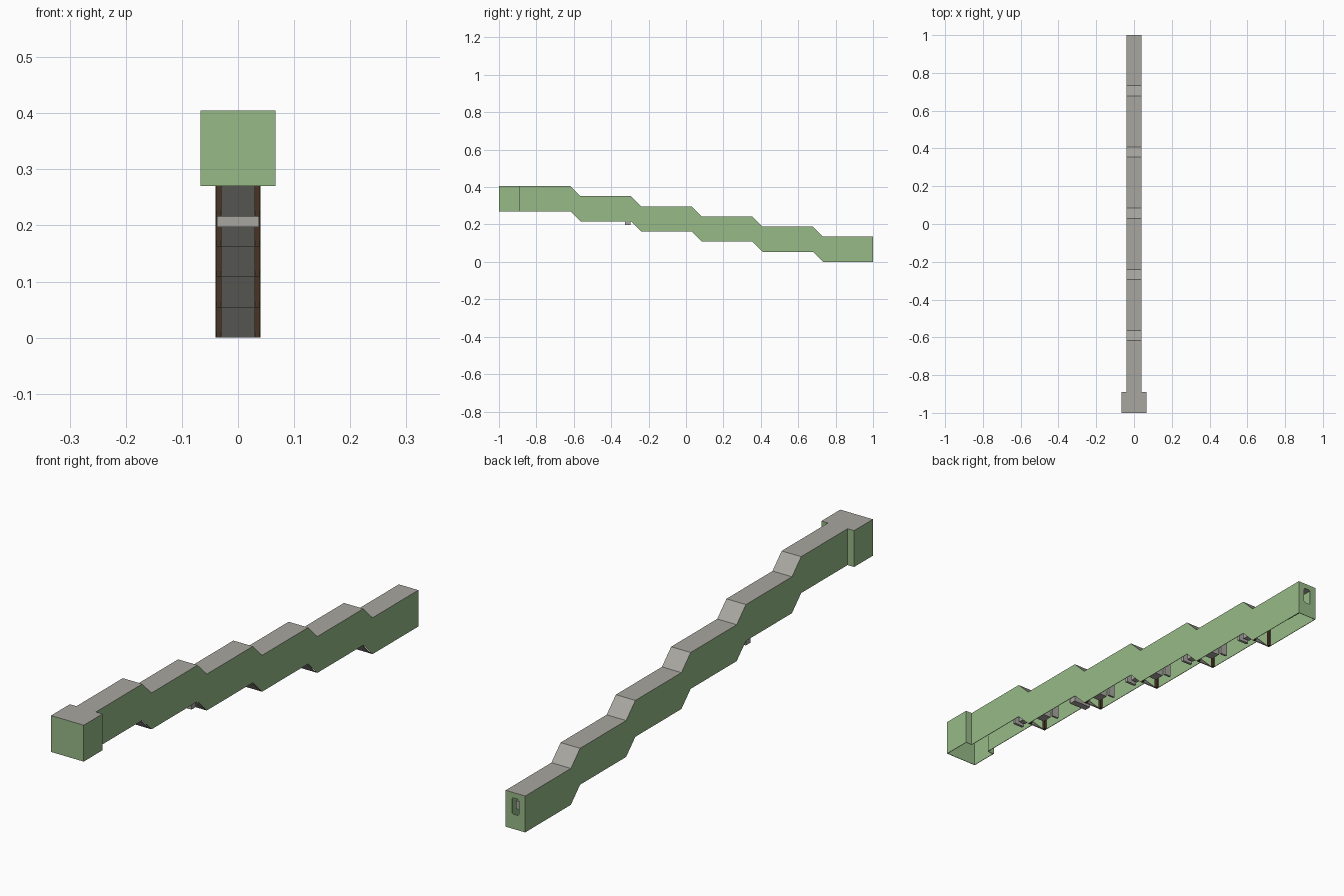
import bpy, bmesh
from mathutils import Vector

cube = bpy.data.objects.get("Cube")
if cube:
    bpy.data.objects.remove(cube, do_unlink=True)


def material(name, rgb):
    m = bpy.data.materials.new(name)
    m.use_nodes = True
    m.diffuse_color = (*rgb, 1)
    m.node_tree.nodes["Principled BSDF"].inputs["Base Color"].default_value = (*rgb, 1)
    return m


GREEN = material("wall green", (0.31, 0.49, 0.245))
GREY = material("concrete grey", (0.39, 0.38, 0.35))
BROWN = material("frame brown", (0.07, 0.033, 0.018))


def prism(name, outline, x0, x1, mat):
    """Extrude a (y, z) outline from x0 to x1."""
    bm = bmesh.new()
    face = bm.faces.new([bm.verts.new((x0, y, z)) for y, z in outline])
    ext = bmesh.ops.extrude_face_region(bm, geom=[face])
    moved = [v for v in ext["geom"] if isinstance(v, bmesh.types.BMVert)]
    bmesh.ops.translate(bm, verts=moved, vec=Vector((x1 - x0, 0, 0)))
    bmesh.ops.recalc_face_normals(bm, faces=bm.faces)
    mesh = bpy.data.meshes.new(name)
    bm.to_mesh(mesh)
    bm.free()
    mesh.materials.append(mat)
    obj = bpy.data.objects.new(name, mesh)
    bpy.context.collection.objects.link(obj)
    return obj


def box(name, x, y, z, mat):
    return prism(name, [(y[0], z[0]), (y[1], z[0]), (y[1], z[1]), (y[0], z[1])], x[0], x[1], mat)


HALF, HEAD, HEIGHT, THIN = 0.04, 0.067, 0.135, 0.002
NECK, TOP_FLOOR, DROP = -0.89, 0.27, 0.054
RAMPS = [-0.618 + 0.324 * i for i in range(5)]
RUN = 0.054

# Stepped line along the bottom of the passage
base = [(NECK, TOP_FLOOR)]
for i, y in enumerate(RAMPS):
    base += [(y, TOP_FLOOR - DROP * i), (y + RUN, TOP_FLOOR - DROP * (i + 1))]
base.append((1.0, 0.0))


def band(low, high):
    return [(y, z + low) for y, z in base] + [(y, z + high) for y, z in reversed(base)]


# Passage shell, open underneath
for side, label in ((-1, "right"), (1, "left")):
    prism(f"{label}_passage_wall", band(0, HEIGHT - 0.001), side * HALF, side * (HALF - THIN), GREEN)
prism("passage_roof", band(HEIGHT - 0.001, HEIGHT), -HALF, HALF, GREY)

# End wall with a rounded window
end = box("end_wall", (-HALF + THIN, HALF - THIN), (1 - THIN, 1), (0, HEIGHT - 0.001), GREEN)
cutter = box("window_cutter", (-0.014, 0.014), (0.98, 1.02), (0.055, 0.115), GREEN)
bm = bmesh.new()
bm.from_mesh(cutter.data)
long_edges = [e for e in bm.edges if abs(e.verts[0].co.y - e.verts[1].co.y) > 0.01]
bmesh.ops.bevel(bm, geom=long_edges, offset=0.006, segments=3, profile=0.5, affect='EDGES')
bm.to_mesh(cutter.data)
bm.free()
cutter.hide_render = True
cutter.hide_viewport = True
cut = end.modifiers.new("window", 'BOOLEAN')
cut.operation = 'DIFFERENCE'
cut.object = cutter
box("window_bench", (-0.025, 0.025), (0.86, 0.96), (0.055, 0.085), GREY)

# Wider head room, open underneath
top = TOP_FLOOR + HEIGHT
wall_z = (TOP_FLOOR, top - 0.001)
box("head_roof", (-HEAD, HEAD), (-1, NECK), (top - 0.001, top), GREY)
box("head_front_wall", (-HEAD, HEAD), (-1, -1 + THIN), wall_z, GREEN)
for side, label in ((-1, "right"), (1, "left")):
    box(f"{label}_head_wall", (side * (HEAD - THIN), side * HEAD), (-1 + THIN, NECK), wall_z, GREEN)
    box(f"{label}_head_return", (side * HALF, side * (HEAD - THIN)), (NECK - THIN, NECK), wall_z, GREEN)

# Ramps, brown frames and inner blocks at every change of level
for i, y in enumerate(RAMPS):
    high = TOP_FLOOR - DROP * i
    low = high - DROP
    prism(f"ramp_{i + 1}", [(y, high), (y + RUN, low), (y + RUN, low + 0.004), (y, high + 0.004)],
          -0.03, 0.03, GREY)
    for side, label in ((-1, "right"), (1, "left")):
        inner, outer = side * 0.03, side * (HALF - THIN)
        box(f"{label}_frame_post_{i + 1}", (inner, outer), (y + RUN, y + RUN + 0.012),
            (low, low + HEIGHT - 0.005), BROWN)
    box(f"frame_lintel_{i + 1}", (-0.038, 0.038), (y + RUN, y + RUN + 0.012),
        (low + 0.12, low + HEIGHT - 0.005), BROWN)
    box(f"partition_{i + 1}", (-0.022, 0.02), (y - 0.055, y - 0.045), (high, high + 0.07), GREY)
    box(f"step_block_{i + 1}", (-0.013, 0.013), (y - 0.03, y - 0.005), (high, high + 0.05), GREY)
    if i < 4:
        box(f"bench_{i + 1}", (-0.005, 0.037), (y + 0.09, y + 0.13), (low + 0.01, low + 0.035), GREY)
        box(f"low_screen_{i + 1}", (-0.02, 0.008), (y + 0.15, y + 0.158), (low, low + 0.06), GREY)

# Block hanging slightly below the passage
box("hanging_block", (-0.037, 0.037), (-0.325, -0.298), (0.197, 0.225), GREY)
